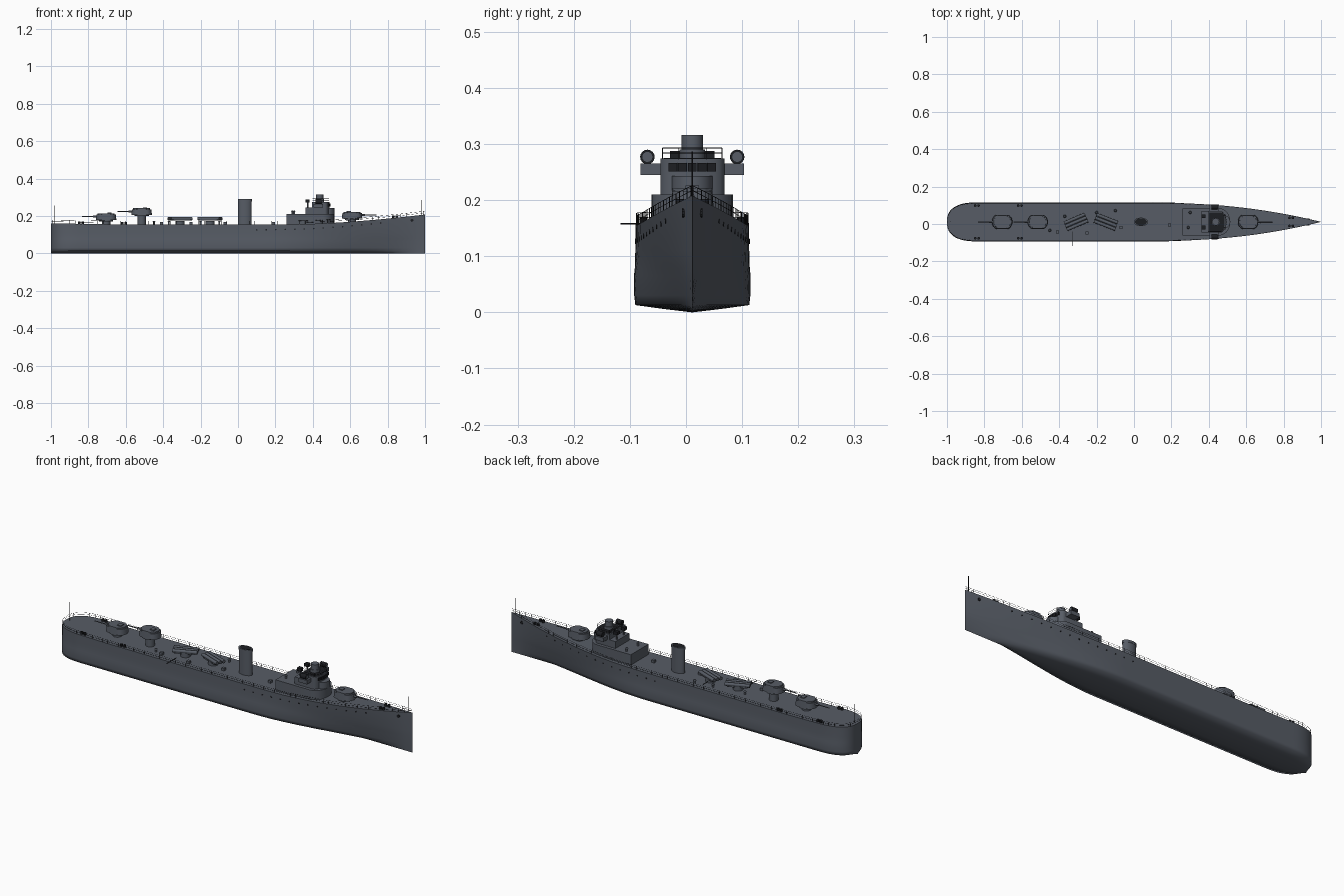
import bpy, bmesh, math
from mathutils import Matrix, Vector

cube = bpy.data.objects.get("Cube")
if cube:
    bpy.data.objects.remove(cube, do_unlink=True)

YC = 0.0112   # centreline of the ship
BEAM = 0.1015  # half breadth


def material(name, rgb):
    m = bpy.data.materials.new(name)
    m.use_nodes = True
    m.diffuse_color = (*rgb, 1)
    m.node_tree.nodes["Principled BSDF"].inputs["Base Color"].default_value = (*rgb, 1)
    return m


GREY = material("ship grey", (0.095, 0.108, 0.132))
DARK = material("dark fittings", (0.012, 0.013, 0.016))


def finish(name, bm, mat=GREY, smooth=35):
    bmesh.ops.recalc_face_normals(bm, faces=bm.faces)
    me = bpy.data.meshes.new(name)
    bm.to_mesh(me)
    bm.free()
    ob = bpy.data.objects.new(name, me)
    ob.location.y = YC
    me.materials.append(mat)
    bpy.context.collection.objects.link(ob)
    bpy.ops.object.select_all(action='DESELECT')
    ob.select_set(True)
    bpy.context.view_layer.objects.active = ob
    bpy.ops.object.shade_smooth_by_angle(angle=math.radians(smooth))
    return ob


def box(name, loc, size, turn=0, mat=GREY):
    bm = bmesh.new()
    mtx = Matrix.Translation(loc) @ Matrix.Rotation(turn, 4, 'Z') @ Matrix.Diagonal((*size, 1))
    bmesh.ops.create_cube(bm, size=1, matrix=mtx)
    return finish(name, bm, mat)


def rod(name, a, b, r, mat=GREY, r2=None, sides=16, squash=1):
    a, b = Vector(a), Vector(b)
    d = b - a
    bm = bmesh.new()
    mtx = Matrix.Translation((a + b) / 2) @ Matrix.Diagonal((1, squash, 1, 1)) @ \
        d.to_track_quat('Z', 'Y').to_matrix().to_4x4()
    bmesh.ops.create_cone(bm, cap_ends=True, segments=sides, radius1=r,
                          radius2=r if r2 is None else r2, depth=d.length, matrix=mtx)
    return finish(name, bm, mat)


def house(name, x0, x1, half, z0, z1, nose, taper=1.0, bevel=0.0, mat=GREY):
    """Block with an elliptical front of length nose; a negative nose rounds both ends."""
    n = abs(nose)
    arc = [math.pi * (i / 12 - 0.5) for i in range(13)]
    pts = [(x1 - n + n * math.cos(a), half * math.sin(a)) for a in arc]
    if nose < 0:
        pts += [(x0 + n - n * math.cos(a), -half * math.sin(a)) for a in arc]
    else:
        pts += [(x0, half), (x0, -half)]
    cx = (x0 + x1) / 2
    bm = bmesh.new()
    low = [bm.verts.new((x, y, z0)) for x, y in pts]
    top = [bm.verts.new((cx + (x - cx) * taper, y * taper, z1)) for x, y in pts]
    bmesh.ops.remove_doubles(bm, verts=low + top, dist=1e-6)
    low = [v for v in low if v.is_valid]
    top = [v for v in top if v.is_valid]
    bm.faces.new(low)
    roof = bm.faces.new(top)
    for i in range(len(low)):
        j = (i + 1) % len(low)
        bm.faces.new((low[i], low[j], top[j], top[i]))
    if bevel:
        bmesh.ops.bevel(bm, geom=list(roof.edges), offset=bevel, segments=2, affect='EDGES')
    return finish(name, bm, mat)


def wires(name, lines, r):
    cu = bpy.data.curves.new(name, 'CURVE')
    cu.dimensions = '3D'
    cu.bevel_depth = r
    cu.bevel_resolution = 0
    for line in lines:
        sp = cu.splines.new('POLY')
        sp.points.add(len(line) - 1)
        for p, co in zip(sp.points, line):
            p.co = (*co, 1)
    ob = bpy.data.objects.new(name, cu)
    ob.location.y = YC
    cu.materials.append(DARK)
    bpy.context.collection.objects.link(ob)


# Hull lines: deck half breadth, bottom half breadth and sheer
def deck_half(x):
    if x > 0.12:
        return BEAM * max(0, 1 - ((x - 0.12) / 0.88) ** 2.15)
    u = max(0, min(1, (-0.84 - x) / 0.16))
    return BEAM * (1 - u ** 2.5) ** 0.4


def keel_half(x):
    t = max(0, min(1, (x - 0.15) / 0.85))
    return deck_half(x) if x <= 0.12 else BEAM * (1 - t * t * (3 - 2 * t))


def sheer(x):
    return 0.156 + 0.052 * max(0, (x - 0.3) / 0.7) ** 1.6 + 0.005 * max(0, (-0.7 - x) / 0.3)


# Hull, lofted through cross-sections
xs = [-0.84 - 0.16 * math.sin(math.pi / 2 * (1 - i / 14)) for i in range(14)]
xs += [-0.84 + 1.84 * i / 46 for i in range(47)]
bm = bmesh.new()
rings = []
for x in xs:
    d, k, h = deck_half(x), keel_half(x), sheer(x)
    sec = [(d, h), (d * 0.75 + k * 0.25, 0.11), (d * 0.5 + k * 0.51, 0.078),
           (d * 0.4 + k * 0.625, 0.065), (d * 0.15 + k * 0.87, 0.03), (k, 0.013), (k * 0.5, 0.006)]
    ring = sec + [(0, 0)] + [(-y, z) for y, z in reversed(sec)]
    rings.append([bm.verts.new((x, y, z)) for y, z in ring])
for a, b in zip(rings, rings[1:]):
    for i in range(len(a)):
        j = (i + 1) % len(a)
        bm.faces.new((a[i], a[j], b[j], b[i]))
bmesh.ops.remove_doubles(bm, verts=bm.verts, dist=1e-5)
finish("hull", bm, GREY, 87)

# Deck edge railing
rail = []
for s in (1, -1):
    for h in (0.009, 0.018):
        rail.append([(x * 0.998, s * deck_half(x) * 0.985, sheer(x) + h) for x in xs])
    for i in range(67):
        x = -0.99 + 0.03 * i
        y = s * deck_half(x) * 0.985
        rail.append([(x, y, sheer(x)), (x, y, sheer(x) + 0.018)])
wires("deck_railing", rail, 0.0006)

# Portholes, anchors and bollards on both sides
for s in (1, -1):
    for i in range(14):
        x = 0.1 + 0.051 * i
        z = sheer(x) - 0.03 + 0.01 * i / 13
        y = deck_half(x) + (keel_half(x) - deck_half(x)) * 0.25 * (sheer(x) - z) / (sheer(x) - 0.11)
        rod("porthole", (x, s * (y - 0.004), z), (x, s * (y + 0.001), z), 0.0042, DARK, sides=10)
    y = deck_half(0.93) * 0.93
    rod("anchor", (0.93, s * (y - 0.006), 0.177), (0.93, s * (y + 0.003), 0.177), 0.008, DARK, sides=10)
    for x in (-0.84, -0.61, 0.84):
        for dx in (-0.009, 0.009):
            y = s * (deck_half(x) - 0.014)
            rod("bollard", (x + dx, y, sheer(x)), (x + dx, y, sheer(x) + 0.012), 0.007, DARK)

# Deckhouse and bridge
house("deckhouse", 0.26, 0.515, 0.073, 0.15, 0.21, 0.06)
house("bridge_front", 0.4, 0.515, 0.037, 0.205, 0.243, 0.04)
house("bridge_base", 0.36, 0.49, 0.057, 0.205, 0.246, 0.025)
house("bridge", 0.395, 0.49, 0.057, 0.245, 0.274, 0.025)
house("bridge_floor", 0.4, 0.485, 0.051, 0.272, 0.275, 0.022, mat=DARK)
box("bridge_wings", (0.43, 0, 0.255), (0.05, 0.184, 0.02))
for i in range(5):
    y = -0.034 + 0.017 * i
    x = 0.465 + 0.025 * math.sqrt(1 - (y / 0.057) ** 2)
    turn = math.copysign(0.2, y) if y else 0
    box("bridge_window", (x, y, 0.259), (0.008, 0.0155, 0.015), turn, DARK)
for s in (1, -1):
    rod("searchlight_post", (0.43, s * 0.08, 0.26), (0.43, s * 0.08, 0.27), 0.005)
    rod("searchlight", (0.415, s * 0.08, 0.277), (0.447, s * 0.08, 0.277), 0.013, DARK)
    rod("searchlight_lens", (0.447, s * 0.08, 0.277), (0.449, s * 0.08, 0.277), 0.009)
    rod("signal_lamp_post", (0.372, s * 0.03, 0.245), (0.372, s * 0.03, 0.275), 0.004)
    box("signal_lamp", (0.372, s * 0.03, 0.28), (0.022, 0.02, 0.016), 0, DARK)
corners = [(0.398, -0.053), (0.47, -0.053), (0.487, -0.025), (0.487, 0.025), (0.47, 0.053), (0.398, 0.053)]
loop = corners + corners[:1]
rails = [[(x, y, z) for x, y in loop] for z in (0.284, 0.293)]
rails += [[(x, y, 0.272), (x, y, 0.293)] for x, y in corners]
wires("bridge_railing", rails, 0.0007)
rod("director_base", (0.437, 0, 0.27), (0.437, 0, 0.29), 0.023)
rod("director", (0.437, 0, 0.29), (0.437, 0, 0.316), 0.019)

# Funnel with a dark mouth
rod("funnel", (0.037, 0, 0.15), (0.037, 0, 0.288), 0.036, sides=32, squash=0.6)
rod("funnel_band", (0.037, 0, 0.278), (0.037, 0, 0.29), 0.038, sides=32, squash=0.6)
rod("funnel_mouth", (0.037, 0, 0.289), (0.037, 0, 0.291), 0.032, DARK, sides=32, squash=0.6)


# Gun turrets: pedestal, gunhouse, hatch and barrel
def turret(x, z, face):
    rod("gun_pedestal", (x, 0, sheer(x) - 0.005), (x, 0, z), 0.022, sides=24)
    rod("gun_platform", (x, 0, z - 0.006), (x, 0, z), 0.038, sides=24)
    house("gunhouse", x - 0.055, x + 0.055, 0.038, z, z + 0.036, -0.03, 0.93, 0.006)
    box("gunhouse_hatch", (x - face * 0.018, 0, z + 0.037), (0.022, 0.024, 0.006))
    rod("gun_sleeve", (x + face * 0.04, 0, z + 0.019), (x + face * 0.07, 0, z + 0.019), 0.005)
    rod("gun_barrel", (x + face * 0.04, 0, z + 0.019), (x + face * 0.13, 0, z + 0.019), 0.003, r2=0.002)


turret(0.61, 0.186, 1)
turret(-0.705, 0.178, -1)
turret(-0.515, 0.206, -1)

# Torpedo tube mounts, swung out from the centreline
for x, turn in ((-0.31, math.radians(23)), (-0.15, math.radians(-21))):
    rod("torpedo_turntable", (x, 0, 0.15), (x, 0, 0.174), 0.025, sides=24)
    box("torpedo_cradle", (x, 0, 0.178), (0.1, 0.054, 0.006), turn)
    c, s = math.cos(turn), math.sin(turn)
    for k in (-0.019, 0, 0.019):
        p = Vector((x - k * s, k * c, 0.186))
        d = Vector((c, s, 0)) * 0.061
        rod("torpedo_tube", p - d, p + d, 0.0088, sides=12)

# Hatches and vents on deck
for x, y in ((0.19, -0.017), (-0.41, -0.055), (-0.25, -0.06), (-0.07, -0.03)):
    box("deck_hatch", (x, y, 0.162), (0.016, 0.016, 0.014))
for x, y in ((-0.45, -0.045), (-0.37, 0.03), (-0.2, 0.05), (-0.1, 0.06), (0.3, 0.05), (0.29, -0.03)):
    z = 0.21 if x > 0.25 else 0.155
    rod("deck_vent", (x, y, z - 0.003), (x, y, z + 0.014), 0.005)
    rod("vent_cap", (x, y, z + 0.014), (x, y, z + 0.019), 0.008, r2=0.004)

# Booms and flagstaffs
rod("side_boom", (-0.33, -0.05, 0.158), (-0.33, -0.128, 0.158), 0.0014, DARK, sides=8)
rod("inner_boom", (-0.155, 0.03, 0.165), (-0.155, 0.07, 0.165), 0.0012, DARK, sides=8)
rod("bow_staff", (0.98, 0, 0.2), (0.98, 0, 0.287), 0.0014, DARK, sides=8)
rod("stern_staff", (-0.98, 0, 0.155), (-0.98, 0, 0.256), 0.0014, DARK, sides=8)
